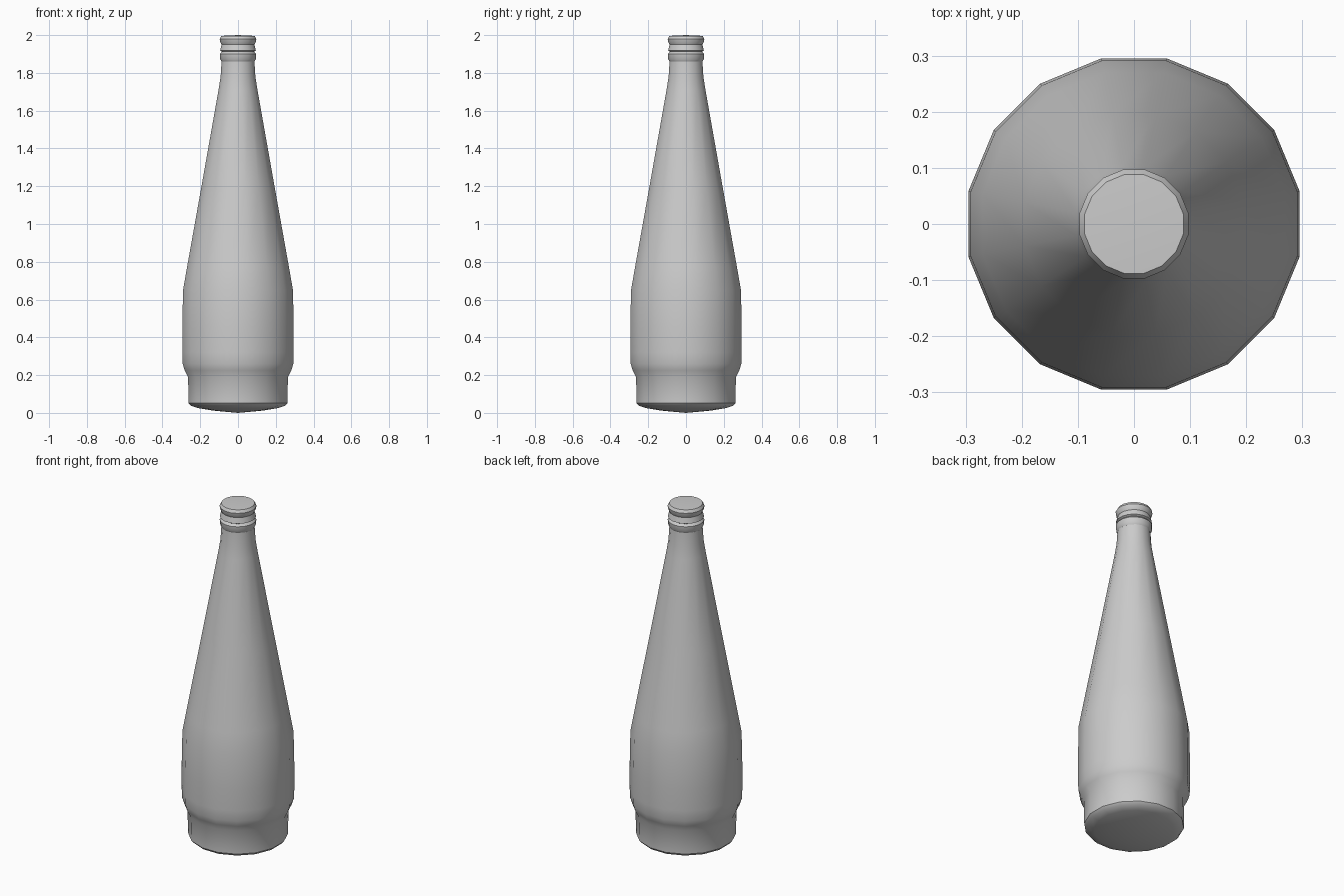
import bpy, bmesh, math

if "Cube" in bpy.data.objects:
    bpy.data.objects.remove(bpy.data.objects["Cube"], do_unlink=True)

SIDES = 16
FIT = math.cos(math.pi / SIDES)  # profile radii are measured across the flats

grey = bpy.data.materials.new("plain grey")
grey.use_nodes = True
colour = (0.6, 0.6, 0.6, 1)
grey.diffuse_color = colour
grey.node_tree.nodes["Principled BSDF"].inputs["Base Color"].default_value = colour


def lathe(name, profile, tilt=None):
    """Spin (radius, height) points around z; zero radius makes a pole."""
    bm = bmesh.new()
    rings = []
    for radius, z in profile:
        if radius == 0:
            rings.append([bm.verts.new((0, 0, z))] * SIDES)
            continue
        ring = []
        for i in range(SIDES):
            a = 2 * math.pi * (i + 0.5) / SIDES
            ring.append(bm.verts.new((radius / FIT * math.cos(a),
                                      radius / FIT * math.sin(a), z)))
        rings.append(ring)
    for low, high in zip(rings, rings[1:]):
        for i in range(SIDES):
            j = (i + 1) % SIDES
            corners = dict.fromkeys((low[i], low[j], high[j], high[i]))
            bm.faces.new(list(corners))
    bmesh.ops.recalc_face_normals(bm, faces=bm.faces)
    mesh = bpy.data.meshes.new(name)
    bm.to_mesh(mesh)
    bm.free()
    mesh.materials.append(grey)
    obj = bpy.data.objects.new(name, mesh)
    bpy.context.collection.objects.link(obj)
    bpy.ops.object.select_all(action="DESELECT")
    obj.select_set(True)
    bpy.context.view_layer.objects.active = obj
    bpy.ops.object.shade_smooth_by_angle(angle=math.radians(32))
    return obj


# Glass body: domed underside, recessed base, belly, long shoulder and neck
body = [(0, 0), (0.13, 0.012), (0.21, 0.025), (0.25, 0.038), (0.262, 0.052),
        (0.264, 0.19), (0.282, 0.225), (0.293, 0.26), (0.295, 0.32),
        (0.295, 0.45), (0.291, 0.65), (0.27, 0.77), (0.195, 1.19),
        (0.103, 1.71), (0.092, 1.78), (0.087, 1.86)]

# Threaded finish: collar, thread ridge and rounded lip
finish = [(0.094, 1.872), (0.096, 1.9), (0.084, 1.912),
          (0.095, 1.918), (0.087, 1.95), (0.094, 1.964),
          (0.097, 1.98), (0.088, 1.996), (0, 2.0)]

lathe("bottle", body + finish)
